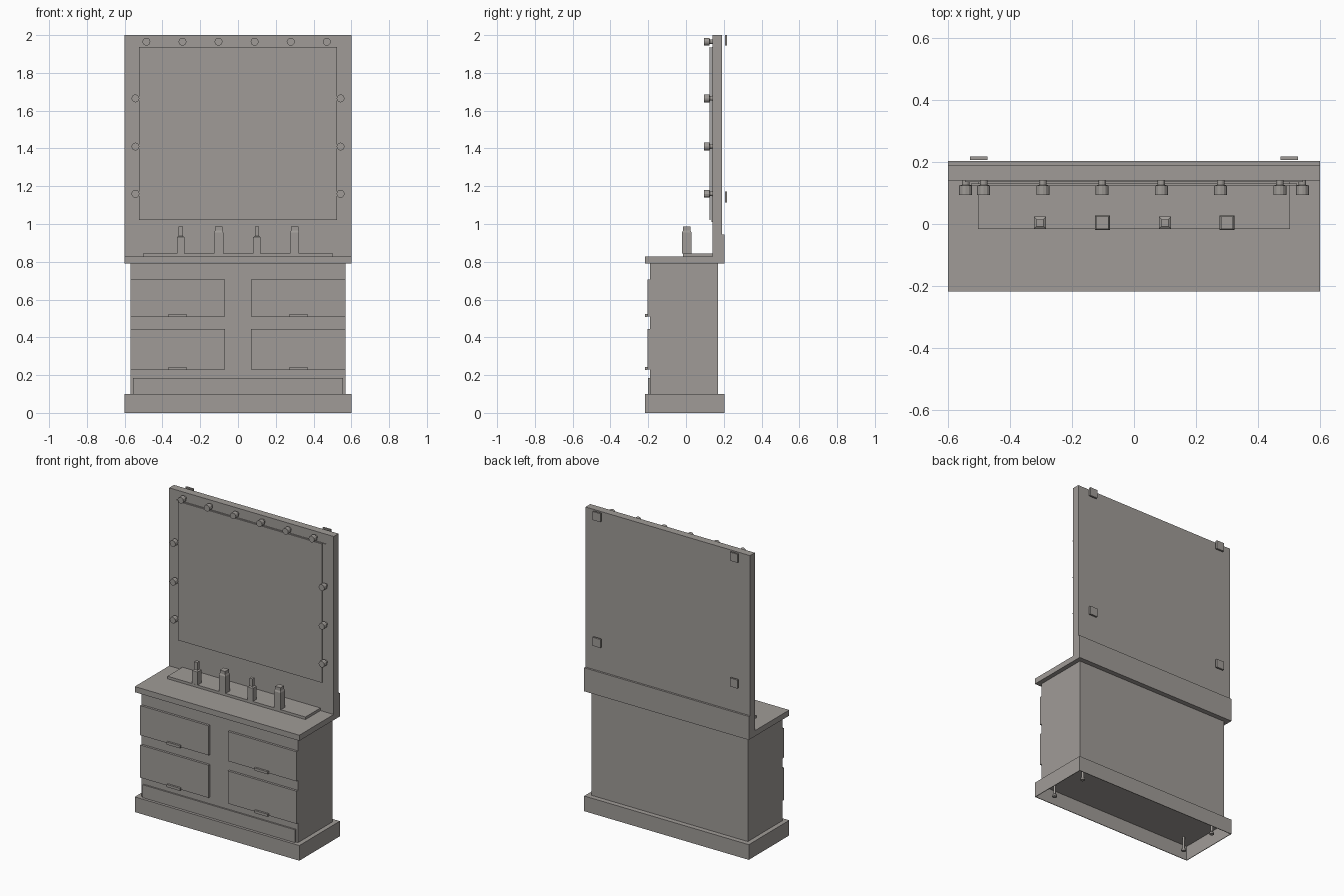
import bpy, bmesh
from mathutils import Matrix

if "Cube" in bpy.data.objects:
    bpy.data.objects.remove(bpy.data.objects["Cube"], do_unlink=True)

# Single material
paint = bpy.data.materials.new("warm_grey")
paint.use_nodes = True
COLOUR = (0.35, 0.33, 0.31, 1)
paint.diffuse_color = COLOUR
bsdf = next(n for n in paint.node_tree.nodes if n.type == "BSDF_PRINCIPLED")
bsdf.inputs["Base Color"].default_value = COLOUR


def finish(name, bm):
    bmesh.ops.recalc_face_normals(bm, faces=bm.faces)
    mesh = bpy.data.meshes.new(name)
    bm.to_mesh(mesh)
    bm.free()
    mesh.materials.append(paint)
    obj = bpy.data.objects.new(name, mesh)
    bpy.context.collection.objects.link(obj)
    return obj


def box(name, x, y, z):
    """Box from (min, max) pairs on each axis."""
    bm = bmesh.new()
    bmesh.ops.create_cube(bm, size=1)
    for v in bm.verts:
        v.co = [r[0] if c < 0 else r[1] for c, r in zip(v.co, (x, y, z))]
    return finish(name, bm)


def lathe(name, origin, profile, sides, rot=Matrix(), turn=0):
    """Stack of regular rings given as (radius, height), capped at both ends."""
    bm = bmesh.new()
    place = Matrix.Translation(origin) @ rot @ Matrix.Rotation(turn, 4, "Z")
    rings = []
    for radius, height in profile:
        ring = bmesh.ops.create_circle(bm, segments=sides, radius=radius)["verts"]
        for v in ring:
            v.co.z = height
        rings.append(ring)
    for a, b in zip(rings, rings[1:]):
        for i in range(sides):
            j = (i + 1) % sides
            bm.faces.new((a[i], a[j], b[j], b[i]))
    bm.faces.new(rings[0])
    bm.faces.new(rings[-1])
    bm.transform(place)
    return finish(name, bm)


W = 0.6
FRONT, BACK = -0.218, 0.203
T = 0.004

# Hollow plinth, open underneath
box("plinth_top", (-W, W), (FRONT, BACK), (0.1 - T, 0.1))
box("plinth_front", (-W, W), (FRONT, FRONT + T), (0, 0.1))
box("plinth_back", (-W, W), (BACK - T, BACK), (0, 0.1))
for side, s in (("left", 1), ("right", -1)):
    box(f"plinth_{side}", sorted((s * W, s * (W - T))), (FRONT, BACK), (0, 0.1))
    # Levelling feet
    for end, y in (("front", -0.14), ("back", 0.125)):
        lathe(f"foot_{end}_{side}", (s * 0.51, y, 0),
              [(0.015, 0), (0.015, 0.012), (0.007, 0.018), (0.007, 0.1)], 12)

# Cabinet body, kick panel and worktop
box("cabinet_body", (-0.57, 0.57), (-0.19, 0.17), (0.1, 0.79))
box("kick_panel", (-0.555, 0.555), (-0.2, -0.19), (0.1, 0.185))
box("worktop", (-W, W), (FRONT, BACK), (0.79, 0.827))

# Drawers with handles
for row, low, high in (("lower", 0.23, 0.445), ("upper", 0.51, 0.705)):
    for side, s in (("left", 1), ("right", -1)):
        box(f"drawer_{row}_{side}", sorted((s * 0.07, s * 0.57)), (-0.205, -0.19), (low, high))
        box(f"handle_{row}_{side}", sorted((s * 0.272, s * 0.368)),
            (-0.218, -0.205), (low - 0.003, low + 0.014))

# Back board and rear rail
box("back_board", (-W, W), (0.14, 0.19), (0.827, 2))
box("rear_rail", (-W, W), (0.145, BACK), (0.827, 0.945))

# Mirror in front of a thin backing
box("mirror_backing", (-0.545, 0.545), (0.136, 0.14), (1.01, 1.937))
box("mirror", (-0.525, 0.525), (0.124, 0.131), (1.022, 1.937))

# Lamps around the mirror
facing = Matrix.Rotation(1.5708, 4, "X")
lamps = [(-0.485 + 0.191 * i, 1.965) for i in range(6)]
lamps += [(s * 0.543, z) for s in (-1, 1) for z in (1.16, 1.41, 1.665)]
for i, (x, z) in enumerate(lamps):
    lathe(f"lamp_{i + 1}", (x, 0.14, z),
          [(0.012, 0), (0.012, 0.014), (0.021, 0.016), (0.021, 0.046)], 12, facing)

# Tray and square bottles
box("tray", (-0.503, 0.503), (-0.016, 0.14), (0.827, 0.844))
SLIM = [(0.028, 0), (0.028, 0.086), (0.016, 0.092), (0.016, 0.143)]
WIDE = [(0.034, 0), (0.034, 0.112), (0.028, 0.122), (0.028, 0.143)]
for i, (x, shape) in enumerate(((-0.303, SLIM), (-0.102, WIDE), (0.1, SLIM), (0.3, WIDE))):
    lathe(f"bottle_{i + 1}", (x, 0.004, 0.844), shape, 4, turn=0.7854)

# Wall pads behind the board
for level, z in (("lower", 1.115), ("upper", 1.944)):
    for side, x in (("left", 0.5), ("right", -0.5)):
        box(f"wall_pad_{level}_{side}", (x - 0.028, x + 0.028), (0.206, 0.218), (z, z + 0.056))
